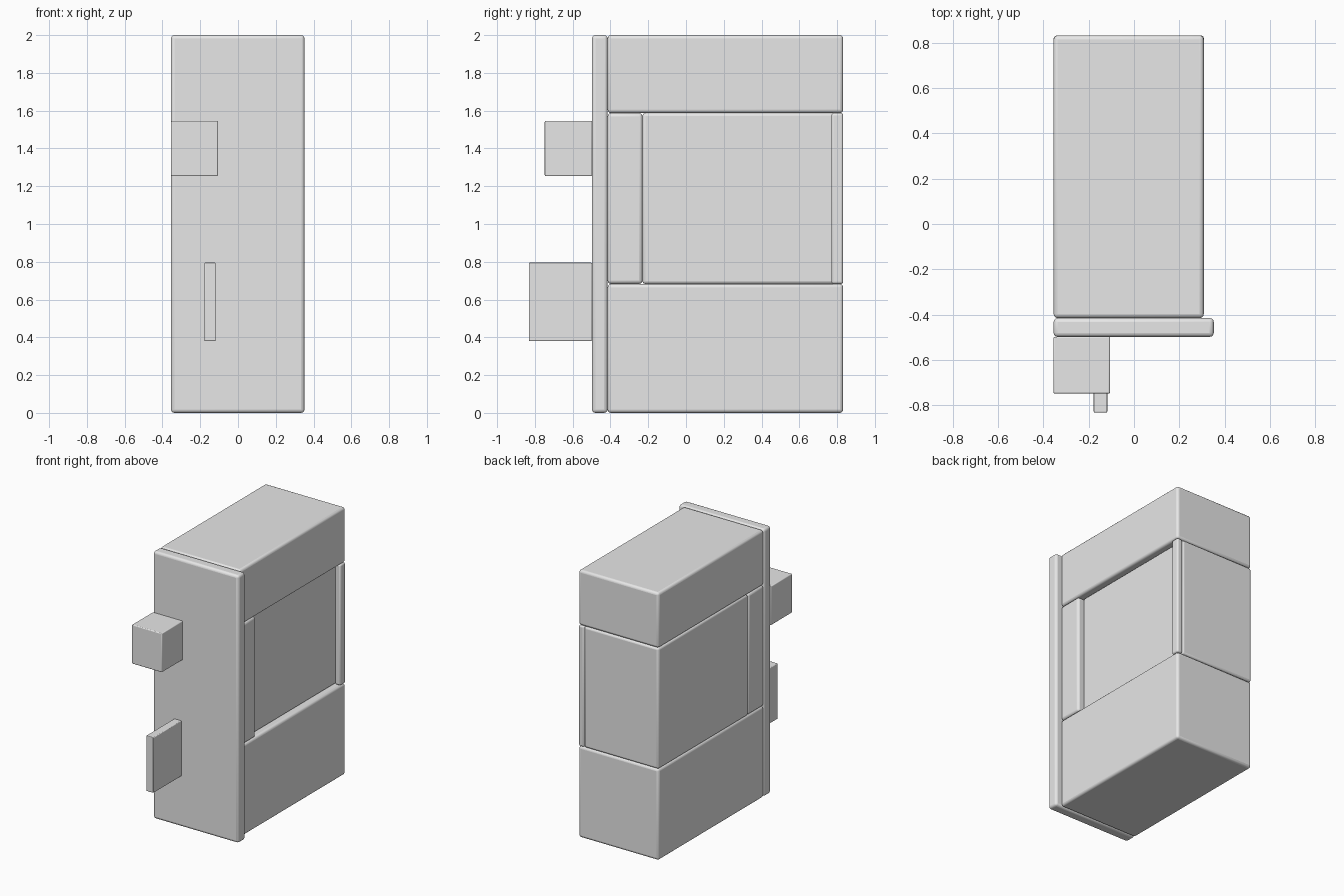
import bpy

# Remove the default object
default = bpy.data.objects.get("Cube")
if default:
    bpy.data.objects.remove(default, do_unlink=True)

# Single flat colour
grey = bpy.data.materials.new("plain_grey")
grey.use_nodes = True
GREY = (0.8, 0.8, 0.8, 1)
grey.diffuse_color = GREY
grey.node_tree.nodes["Principled BSDF"].inputs["Base Color"].default_value = GREY


def box(name, x, y, z, bevel=0.018):
    """Rounded box spanning the given (min, max) ranges."""
    spans = (x, y, z)
    bpy.ops.mesh.primitive_cube_add(size=1, location=[(a + b) / 2 for a, b in spans])
    ob = bpy.context.object
    ob.name = name
    ob.scale = [b - a for a, b in spans]
    bpy.ops.object.transform_apply(location=False, rotation=False, scale=True)
    mod = ob.modifiers.new("rounded_edges", 'BEVEL')
    mod.width = bevel
    mod.segments = 3
    ob.data.materials.append(grey)
    bpy.ops.object.shade_smooth_by_angle()
    return ob


# Shared extents of the cabinet body
LEFT, RIGHT = -0.355, 0.308
FRONT, BACK = -0.415, 0.832
LOW, HIGH, TOP = 0.683, 1.587, 2.0
POST = -0.23     # back of the front post
PANEL = 0.262    # recessed side of the core

# Body
box("lower_block", (LEFT, RIGHT), (FRONT, BACK), (0, LOW))
box("upper_block", (LEFT, RIGHT), (FRONT, BACK), (HIGH, TOP))
box("front_post", (LEFT, RIGHT), (FRONT, POST), (LOW, HIGH))
box("middle_core", (LEFT, PANEL), (POST, BACK), (LOW, HIGH), 0.015)
box("rear_corner_strip", (PANEL, RIGHT), (0.77, BACK), (LOW, HIGH), 0.012)

# Front plate with its fittings
box("front_plate", (LEFT, 0.352), (-0.498, FRONT), (0, TOP))
box("square_knob", (LEFT, -0.106), (-0.748, -0.498), (1.253, 1.545), 0.006)
box("handle", (-0.178, -0.118), (-0.832, -0.498), (0.38, 0.795), 0.005)
